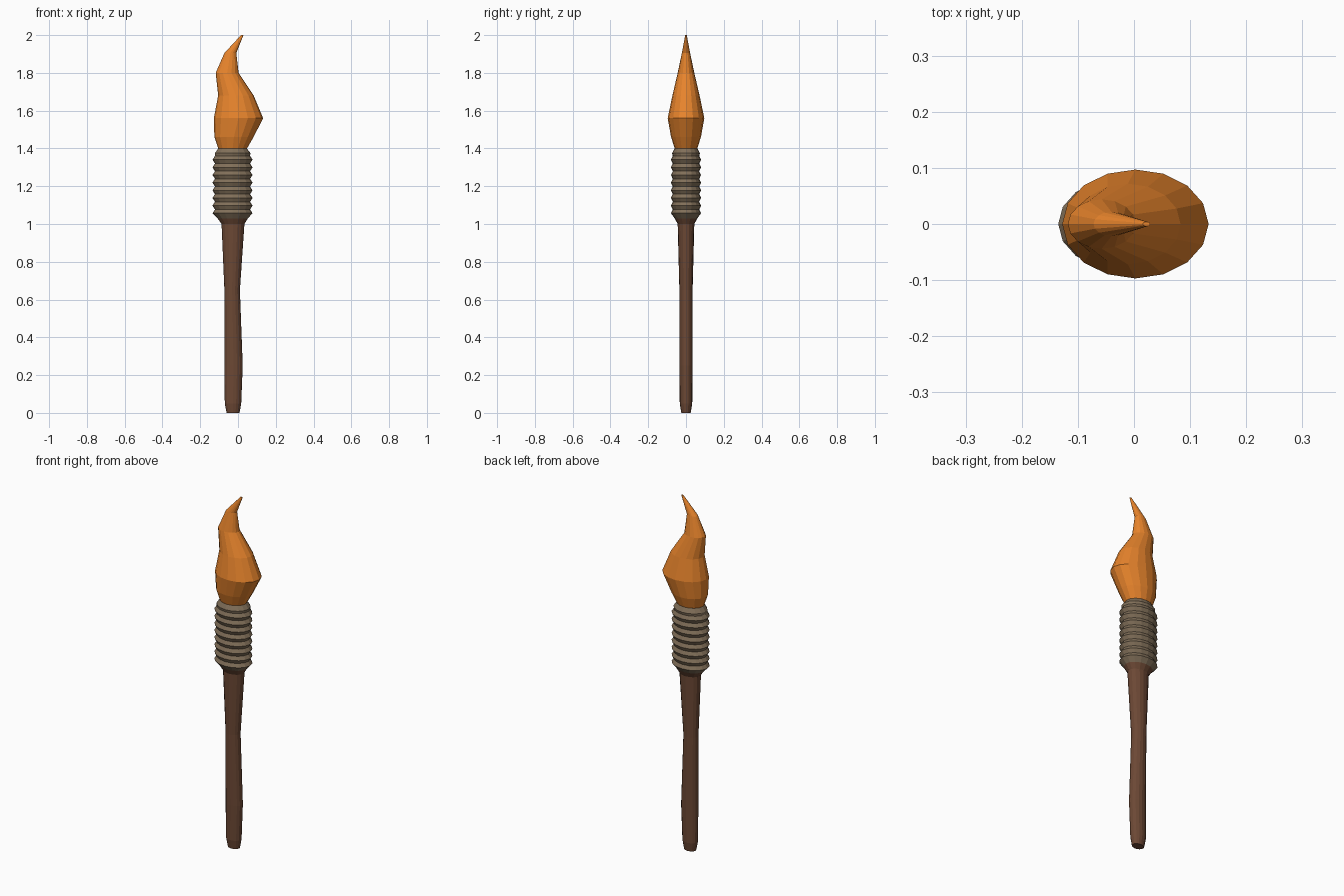
import bpy, bmesh, math

if "Cube" in bpy.data.objects:
    bpy.data.objects.remove(bpy.data.objects["Cube"])

SIDES = 16


def loft(name, rings, color):
    """Skin elliptical rings (z, x_min, x_max, y_radius) into a capped, flat-faced body."""
    bm = bmesh.new()
    loops = []
    for z, x0, x1, ry in rings:
        cx, rx = (x0 + x1) / 2, (x1 - x0) / 2
        angles = [2 * math.pi * i / SIDES for i in range(SIDES)]
        loops.append([bm.verts.new((cx + rx * math.cos(a), ry * math.sin(a), z)) for a in angles])
    for low, high in zip(loops, loops[1:]):
        for i in range(SIDES):
            j = (i + 1) % SIDES
            bm.faces.new((low[i], low[j], high[j], high[i]))
    bm.faces.new(loops[0][::-1])
    bm.faces.new(loops[-1])
    mesh = bpy.data.meshes.new(name)
    bm.to_mesh(mesh)
    bm.free()
    mat = bpy.data.materials.new(name + "_color")
    mat.diffuse_color = (*color, 1)
    mat.use_nodes = True
    mat.node_tree.nodes["Principled BSDF"].inputs["Base Color"].default_value = mat.diffuse_color
    mesh.materials.append(mat)
    obj = bpy.data.objects.new(name, mesh)
    bpy.context.collection.objects.link(obj)
    return obj


# Wooden handle, slightly crooked, flaring under the binding
loft("handle", [
    (0.00, -0.060, 0.008, 0.025),
    (0.05, -0.070, 0.017, 0.033),
    (0.25, -0.072, 0.025, 0.035),
    (0.65, -0.072, 0.010, 0.035),
    (1.00, -0.087, 0.034, 0.044),
    (1.03, -0.108, 0.052, 0.060),
], (0.15, 0.065, 0.035))

# Cord binding: eight stacked ridges with shallow grooves
binding = [(1.03, -0.108, 0.052, 0.060)]
for k in range(8):
    z = 1.057 + 0.0405 * k
    binding.append((z, -0.135, 0.077, 0.080))
    binding.append((z + 0.020, -0.122, 0.064, 0.070))
binding += [
    (1.375, -0.122, 0.066, 0.074),
    (1.40, -0.105, 0.047, 0.060),
]
loft("cord_binding", binding, (0.22, 0.16, 0.10))

# Flame, swelling then curling to a point
loft("flame", [
    (1.395, -0.103, 0.045, 0.058),
    (1.46, -0.125, 0.082, 0.079),
    (1.56, -0.128, 0.133, 0.097),
    (1.68, -0.105, 0.083, 0.072),
    (1.80, -0.118, 0.003, 0.044),
    (1.905, -0.072, -0.009, 0.022),
    (2.00, 0.016, 0.029, 0.004),
], (0.80, 0.23, 0.025))
